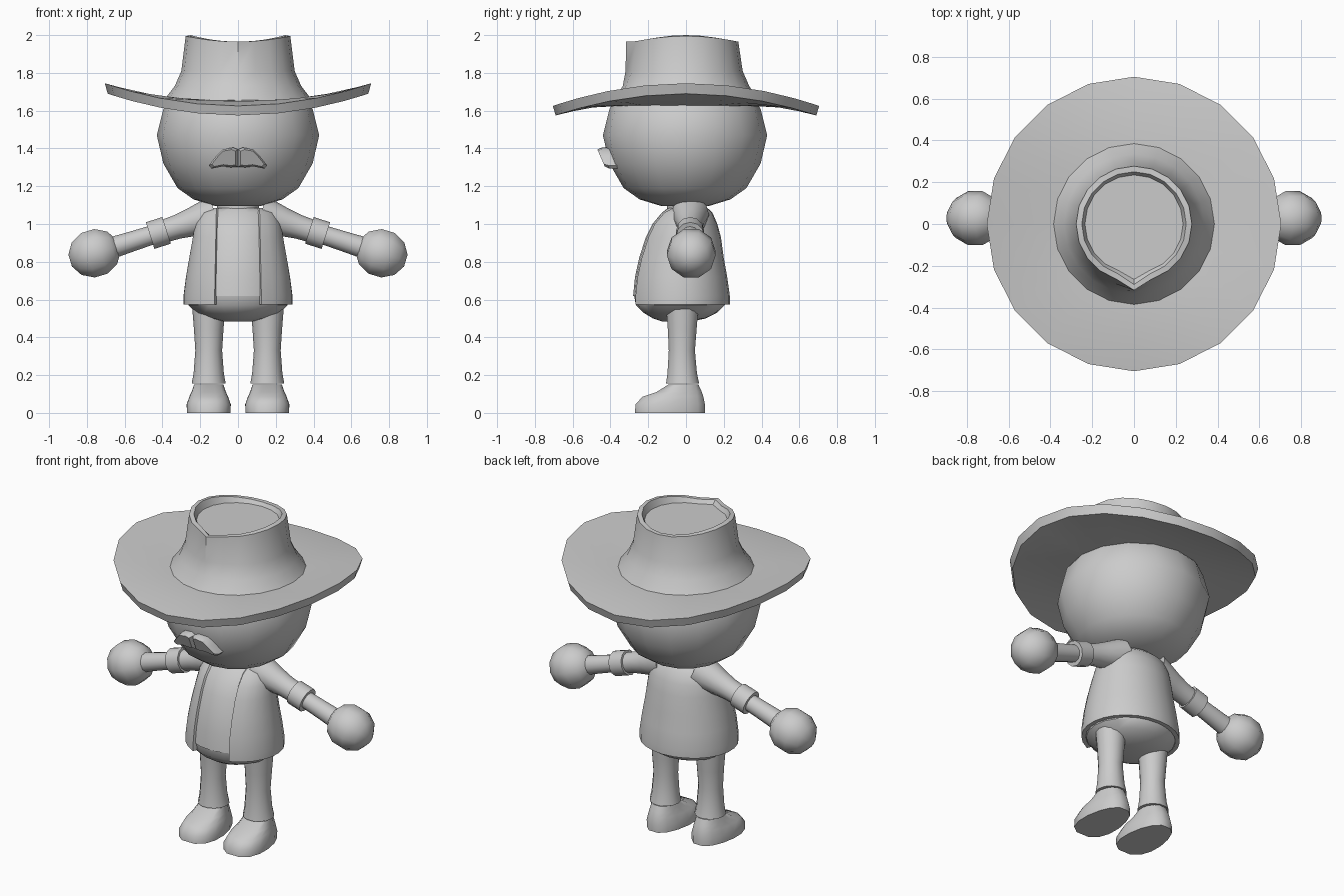
import bpy, bmesh, math
from mathutils import Vector

if "Cube" in bpy.data.objects:
    bpy.data.objects.remove(bpy.data.objects["Cube"])

grey = bpy.data.materials.new("plain_grey")
grey.diffuse_color = (0.6, 0.6, 0.6, 1)
grey.use_nodes = True
grey.node_tree.nodes["Principled BSDF"].inputs["Base Color"].default_value = grey.diffuse_color


def loft(name, rings, caps=(True, True), sharp=35):
    """Skin a list of equally sized closed point loops."""
    bm = bmesh.new()
    vs = [[bm.verts.new(p) for p in r] for r in rings]
    n = len(vs[0])
    for a, b in zip(vs, vs[1:]):
        for i in range(n):
            j = (i + 1) % n
            bm.faces.new((a[i], a[j], b[j], b[i]))
    if caps[0]:
        bm.faces.new(vs[0][::-1])
    if caps[1]:
        bm.faces.new(vs[-1])
    bmesh.ops.recalc_face_normals(bm, faces=bm.faces)
    me = bpy.data.meshes.new(name)
    bm.to_mesh(me)
    bm.free()
    me.materials.append(grey)
    me.shade_smooth()
    me.set_sharp_from_angle(angle=math.radians(sharp))
    ob = bpy.data.objects.new(name, me)
    bpy.context.collection.objects.link(ob)
    return ob


def oval(z, rx, ry, cx=0, cy=0, n=16):
    return [(cx + rx * math.cos(2 * math.pi * i / n), cy + ry * math.sin(2 * math.pi * i / n), z)
            for i in range(n)]


def tube(name, stops, n=12):
    """Round tube through (x, y, z, radius) stops along a straight axis."""
    axis = (Vector(stops[-1][:3]) - Vector(stops[0][:3])).normalized()
    u = Vector((0, 1, 0))
    v = axis.cross(u).normalized()
    rings = []
    for x, y, z, r in stops:
        c = Vector((x, y, z))
        rings.append([c + r * (u * math.cos(2 * math.pi * i / n) + v * math.sin(2 * math.pi * i / n))
                      for i in range(n)])
    return loft(name, rings)


# Head and neck
loft("head", [oval(z, r, r + 0.005, 0, -0.005) for z, r in
              [(1.095, .12), (1.13, .235), (1.19, .32), (1.32, .395), (1.47, .43),
               (1.61, .395), (1.74, .30), (1.82, .17)]], sharp=60)
loft("neck", [oval(z, .11, .10, 0, 0.0) for z in (1.04, 1.12)])


# Hat: brim curled up at the sides, crown pinched at the front, sunken top
def hat_ring(r, z, curl=0, pinch=0, saddle=0):
    pts = []
    for i in range(20):
        a = 2 * math.pi * i / 20
        x, y = r * math.cos(a), r * math.sin(a)
        if i == 15:
            y -= pinch
        pts.append((x, y, z + curl * math.cos(a) ** 2 + saddle * math.cos(a) ** 2))
    return pts


loft("hat", [hat_ring(.36, 1.625), hat_ring(.53, 1.615, .04), hat_ring(.69, 1.575, .115),
             hat_ring(.705, 1.625, .12), hat_ring(.55, 1.65, .05), hat_ring(.385, 1.655, .01),
             hat_ring(.335, 1.73), hat_ring(.30, 1.81, 0, .02),
             hat_ring(.277, 1.965, 0, .04, .03), hat_ring(.25, 1.965, 0, .04, .035),
             hat_ring(.235, 1.945, 0, .03, .01)], caps=(False, True))

# Moustache: two drooping halves
for s in (-1, 1):
    def whisker(y, k):
        outline = [(0, 1.302), (0, 1.395), (.025, 1.405), (.08, 1.395), (.115, 1.36),
                   (.155, 1.31), (.14, 1.293), (.08, 1.305), (.04, 1.30)]
        return [(s * (.07 + (x - .07) * k), y + (1.35 - z) * -.35 * -1 , 1.35 + (z - 1.35) * k)
                for x, z in outline]
    loft("moustache_half", [whisker(-.38, 1), whisker(-.425, 1), whisker(-.45, .8)])

# Torso sections: height, half width, half depth, centre in y
torso = [(.575, .29, .262, -.03), (.62, .29, .262, -.03), (.72, .277, .25, -.032),
         (.82, .26, .23, -.03), (.93, .24, .205, -.02), (1.0, .228, .178, -.012),
         (1.06, .20, .14, 0), (1.085, .15, .11, .003)]
loft("shirt", [oval(max(z, .6), rx - .016, ry - .012, 0, cy, 24) for z, rx, ry, cy in torso[1:]])


# Jacket: thick shell open at the front
def jacket_ring(z, rx, ry, cy, n=22):
    gap = math.asin(min(.9, (.115 + .02 * (1.06 - z)) / rx))
    pts = []
    for t, order in ((0, range(n + 1)), (.025, range(n, -1, -1))):
        for i in order:
            a = -math.pi / 2 + gap + (2 * math.pi - 2 * gap) * i / n
            pts.append(((rx - t) * math.cos(a), cy + (ry - t) * math.sin(a), z))
    return pts


loft("jacket", [jacket_ring(*t) for t in torso])

# Trouser seat
loft("trouser_seat", [oval(z, rx, ry, 0, cy, 20) for z, rx, ry, cy in
                      [(.485, .08, .08, -.05), (.50, .15, .14, -.035), (.53, .22, .195, -.03),
                       (.57, .262, .235, -.03), (.62, .27, .245, -.03)]])

for s in (-1, 1):
    # Sleeve, rolled cuff and forearm share one sloping axis
    def on_arm(x, r):
        return (s * x, .022, .953 - .32 * (x - .42), r)
    tube("sleeve", [on_arm(x, r) for x, r in [(.12, .10), (.18, .09), (.25, .075), (.32, .064), (.40, .06)]])
    tube("cuff", [on_arm(x, r) for x, r in [(.378, .074), (.465, .074)]])
    tube("forearm", [on_arm(x, r) for x, r in [(.44, .05), (.56, .053), (.70, .058)]])

    # Hand
    tube("hand", [(s * (.76 + .133 * math.sin(b)), .028, .845 - .04 * math.sin(b), .134 * math.cos(b))
                  for b in [math.radians(d) for d in (-75, -45, -15, 15, 45, 75)]], n=10)
    hand = bpy.context.collection.objects[-1]
    hand.data.set_sharp_from_angle(angle=math.radians(70))

    # Trouser leg flaring at the hem
    loft("trouser_leg", [oval(z, r, r, s * .155, cy, 14) for z, r, cy in
                         [(.155, .09, -.018), (.21, .08, -.02), (.33, .071, -.022),
                          (.44, .078, -.02), (.55, .087, -.02)]])

    # Shoe: long rounded sole rising to the ankle
    def shoe_ring(zt, zh, w, front, back):
        pts = []
        for i in range(14):
            a = 2 * math.pi * i / 14
            c, t = math.cos(a), math.sin(a)
            y = (front + back) / 2 + (back - front) / 2 * t
            wide = w * (1 - .16 * t)
            pts.append((s * .155 + wide * math.copysign(abs(c) ** .75, c), y,
                        zt + (zh - zt) * (t + 1) / 2))
        return pts
    loft("shoe", [shoe_ring(0, 0, .115, -.275, .105), shoe_ring(.045, .045, .117, -.272, .105),
                  shoe_ring(.085, .09, .102, -.235, .095), shoe_ring(.11, .115, .09, -.16, .085),
                  shoe_ring(.15, .15, .078, -.095, .068)], sharp=45)
